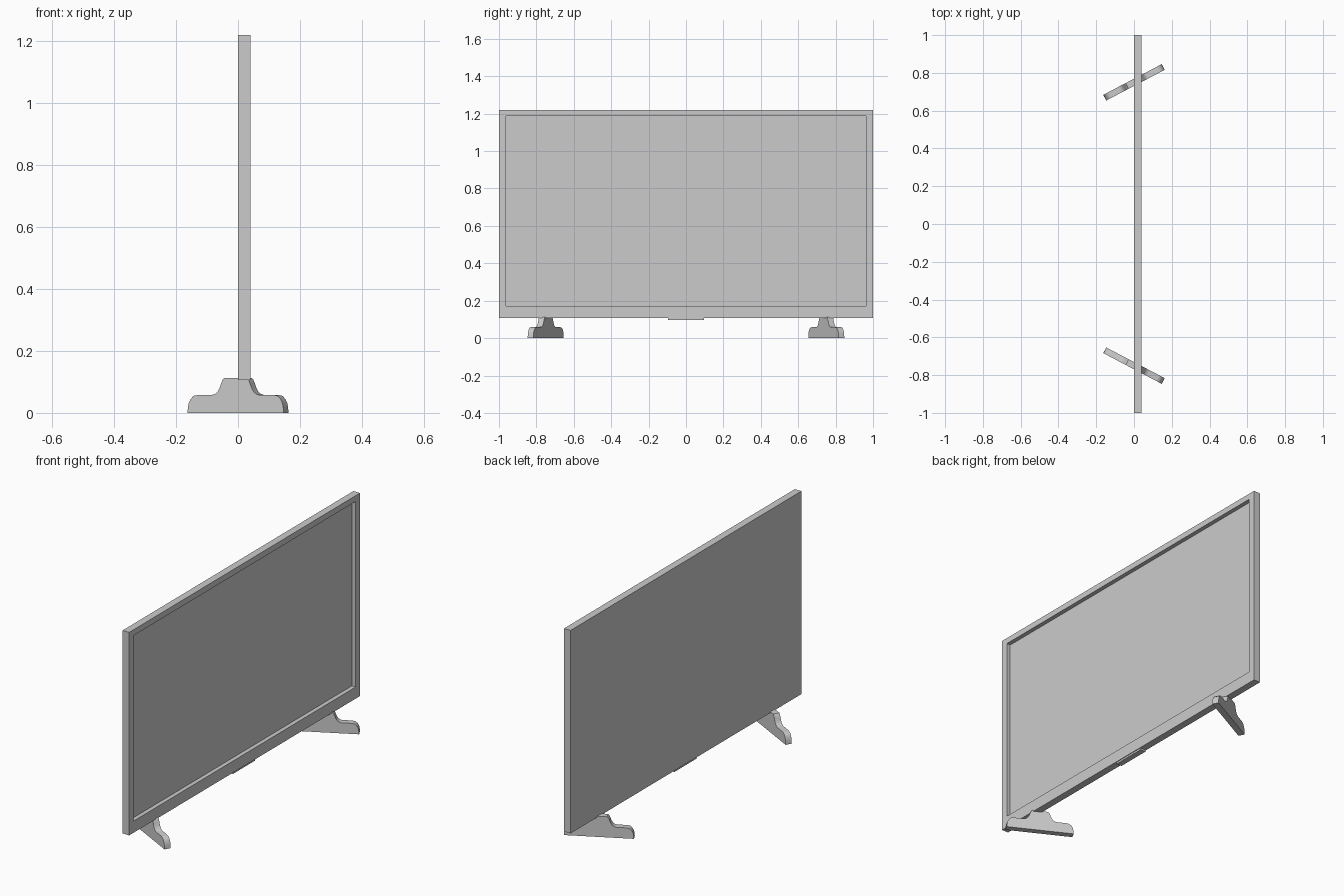
import bpy, bmesh, math
from mathutils import Matrix, Vector

if "Cube" in bpy.data.objects:
    bpy.data.objects.remove(bpy.data.objects["Cube"])


def finish(name, bm, smooth=False):
    bmesh.ops.recalc_face_normals(bm, faces=bm.faces)
    mesh = bpy.data.meshes.new(name)
    bm.to_mesh(mesh)
    bm.free()
    obj = bpy.data.objects.new(name, mesh)
    bpy.context.collection.objects.link(obj)
    if smooth:
        bpy.ops.object.select_all(action='DESELECT')
        obj.select_set(True)
        bpy.context.view_layer.objects.active = obj
        bpy.ops.object.shade_smooth_by_angle(angle=math.radians(35))
    return obj


def box_mesh(lo, hi):
    lo, hi = Vector(lo), Vector(hi)
    bm = bmesh.new()
    bmesh.ops.create_cube(bm, size=1, matrix=Matrix.Translation((lo + hi) / 2)
                          @ Matrix.Diagonal((*(hi - lo), 1)))
    return bm


# Panel with a screen recessed into the +x face
bm = box_mesh((0, -1, 0.107), (0.04, 1, 1.22))
bm.normal_update()
screen = max(bm.faces, key=lambda f: f.normal.x)
bmesh.ops.inset_region(bm, faces=[screen], thickness=0.03)
for v in screen.verts:
    v.co.y = math.copysign(0.962, v.co.y)
    v.co.z = 0.171 if v.co.z < 0.6 else 1.188
inner = bmesh.ops.extrude_face_region(bm, geom=[screen])
bmesh.ops.translate(bm, vec=(-0.023, 0, 0),
                    verts=[g for g in inner["geom"] if isinstance(g, bmesh.types.BMVert)])
bmesh.ops.delete(bm, geom=[f for f in bm.faces if f == screen], context='FACES_ONLY')
finish("tv_panel", bm)

# Thin sensor bar under the lower edge
finish("sensor_bar", box_mesh((0.004, -0.095, 0.097), (0.036, 0.095, 0.11)))

# Feet: symmetric rounded profile, extruded and splayed
half = [(0.175, 0), (0.174, 0.016), (0.171, 0.031), (0.164, 0.045), (0.153, 0.055),
        (0.138, 0.058), (0.086, 0.058), (0.075, 0.061), (0.066, 0.068),
        (0.059, 0.079), (0.053, 0.094), (0.048, 0.106), (0.041, 0.113)]
profile = half + [(-x, z) for x, z in reversed(half)]
thick = 0.034
for name, side in (("left_foot", -1), ("right_foot", 1)):
    bm = bmesh.new()
    face = bm.faces.new([bm.verts.new((x, -thick / 2, z)) for x, z in profile])
    ext = bmesh.ops.extrude_face_region(bm, geom=[face])
    bmesh.ops.translate(bm, vec=(0, thick, 0),
                        verts=[g for g in ext["geom"] if isinstance(g, bmesh.types.BMVert)])
    bm.transform(Matrix.Translation((0, side * 0.75, 0))
                 @ Matrix.Rotation(side * math.radians(27.7), 4, 'Z'))
    finish(name, bm, smooth=True)
